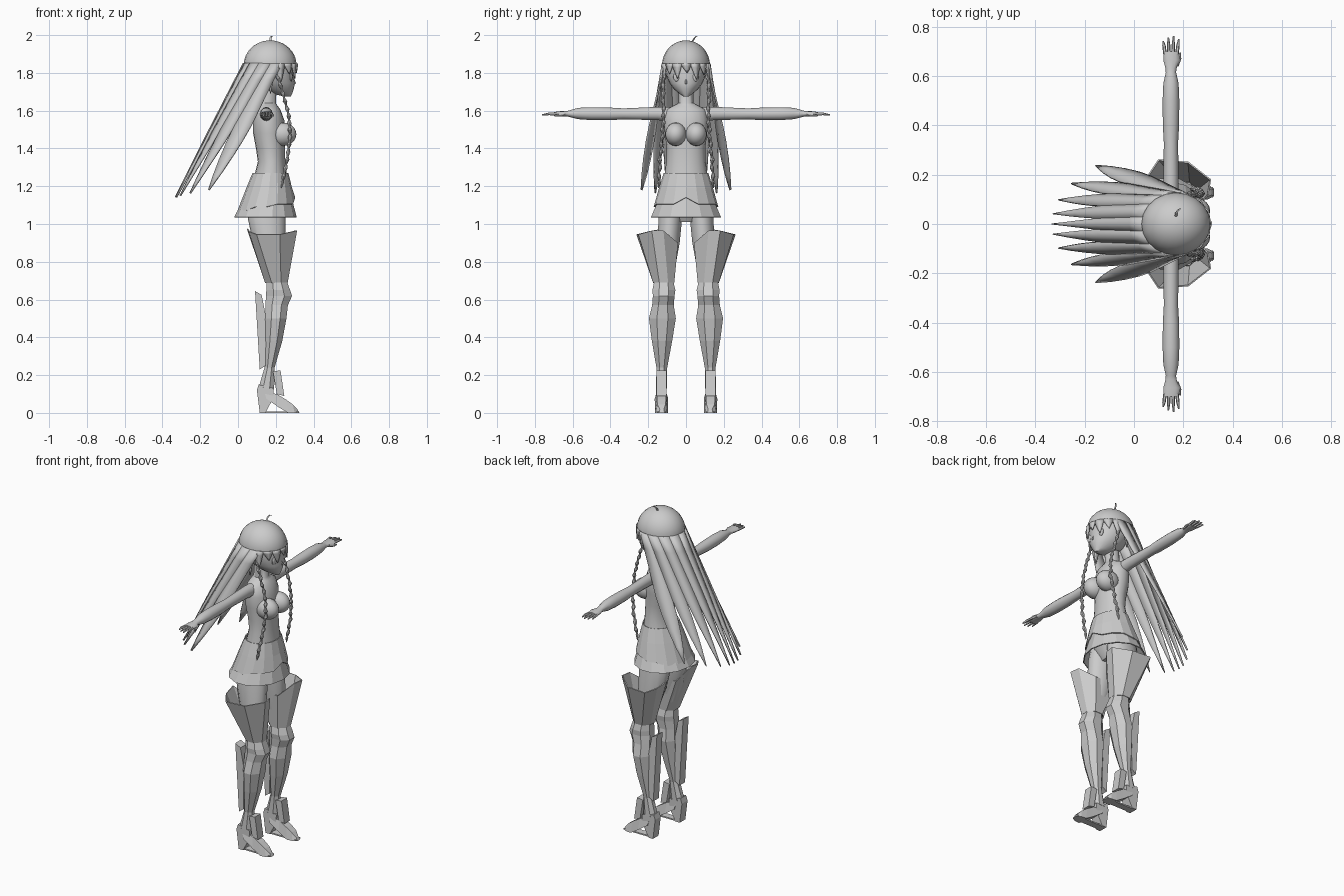
import bpy, math
from mathutils import Vector as V

grey = bpy.data.materials.new("plain light grey")
grey.diffuse_color = (0.6, 0.6, 0.6, 1)
X, Y, Z = V((1, 0, 0)), V((0, 1, 0)), V((0, 0, 1))


def make(name, verts, faces, mirror=False, thick=0, smooth=None):
    me = bpy.data.meshes.new(name)
    me.from_pydata([tuple(v) for v in verts], [], faces)
    me.materials.append(grey)
    ob = bpy.data.objects.new(name, me)
    bpy.context.collection.objects.link(ob)
    if thick:
        m = ob.modifiers.new("thickness", 'SOLIDIFY')
        m.thickness, m.offset = thick, 0
    if mirror:
        m = ob.modifiers.new("mirror", 'MIRROR')
        m.use_axis = (False, True, False)
        m.use_mirror_merge = False
    bpy.ops.object.select_all(action='DESELECT')
    bpy.context.view_layer.objects.active = ob
    ob.select_set(True)
    bpy.ops.object.mode_set(mode='EDIT')
    bpy.ops.mesh.select_all(action='SELECT')
    bpy.ops.mesh.normals_make_consistent(inside=False)
    bpy.ops.object.mode_set(mode='OBJECT')
    if smooth:
        bpy.ops.object.shade_smooth_by_angle(angle=math.radians(smooth))
    return ob


def skin(rings, closed=True):
    n = len(rings[0])
    verts = [p for r in rings for p in r]
    faces = [(i * n + j, i * n + (j + 1) % n, (i + 1) * n + (j + 1) % n, (i + 1) * n + j)
             for i in range(len(rings) - 1) for j in range(n)]
    if closed:
        faces += [tuple(range(n)), tuple(range(len(verts) - n, len(verts)))]
    return verts, faces


def ring(x, y, z, ru, rv, n, u=X, v=Y, off=0.0):
    return [V((x, y, z)) + u * (ru * math.cos(a)) + v * (rv * math.sin(a))
            for a in [math.tau * (j + off) / n for j in range(n)]]


def loft(name, rows, n=16, v=Y, closed=True, off=0.0, **kw):
    """rows: centre x, y, z, radius along x, radius along v"""
    return make(name, *skin([ring(*r, n, X, v, off) for r in rows], closed), **kw)


def prism(name, profile, y0, y1, **kw):
    return make(name, *skin([[V((x, y, z)) for x, z in profile] for y in (y0, y1)]), **kw)


def ball(name, c, r, mirror=False, lo=-90):
    rows = []
    for i in range(11):
        a = math.radians(lo + (89 - lo) * i / 10)
        rows.append((c[0], c[1], c[2] + r[2] * math.sin(a), r[0] * math.cos(a) + 1e-4, r[1] * math.cos(a) + 1e-4))
    return loft(name, rows, 20, mirror=mirror, smooth=50)


def strand(name, left, right, tipl, tipr, split, bulge=V((0, 0, 0)), rows=9, thick=0.01):
    """flat lock that keeps its width up to split, then tapers to a point"""
    rings = []
    for i in range(rows):
        s = i / (rows - 1)
        a, b = left.lerp(tipl, s), right.lerp(tipr, s)
        c = (a + b) / 2
        t = max(0, (s - split) / (1 - split)) ** 1.3 * 0.97
        out = bulge * (1 - t)
        rings.append([a.lerp(c, t), c + out, b.lerp(c, t)])
    verts = [p for r in rings for p in r]
    faces = [(3 * i + j, 3 * i + j + 1, 3 * i + j + 4, 3 * i + j + 3) for i in range(rows - 1) for j in (0, 1)]
    return make(name, verts, faces, thick=thick, smooth=40)


# torso and neck: z, back x, front x, half width
body = [(1.72, .12, .205, .038), (1.64, .115, .20, .04), (1.625, .105, .21, .07), (1.605, .095, .225, .105),
        (1.55, .08, .245, .117), (1.48, .08, .25, .112), (1.40, .095, .25, .102), (1.33, .105, .25, .104),
        (1.25, .085, .26, .115), (1.17, .065, .27, .13), (1.08, .06, .25, .13), (1.01, .09, .21, .07)]
loft("torso", [((a + b) / 2, 0, z, (b - a) / 2, w) for z, a, b, w in body], 20, smooth=50)
ball("bust", (.237, .054, 1.475), (.072, .056, .062), mirror=True)

# jacket tail with a raised notch at the front, and the skirt below it
tail = [ring(.172, 0, 1.27, .092, .115, 16), ring(.165, 0, 1.19, .118, .14, 16), ring(.15, 0, 1.09, .15, .168, 16)]
for j, p in enumerate(tail[2]):
    p.z += 0.05 if j == 0 else (0.015 if p.x > .2 else -0.02 if p.x < .08 else 0)
make("jacket_tail", *skin(tail, False), thick=.006)
loft("skirt", [(.165, 0, 1.18, .105, .125), (.145, 0, 1.035, .163, .187)], 14, closed=False, thick=.006)

# arms with long sleeves, hands and fingers
arm = [(.15, .08, 1.58, .035, .038), (.15, .15, 1.585, .031, .035), (.15, .33, 1.583, .029, .029),
       (.15, .40, 1.583, .033, .033), (.15, .50, 1.584, .034, .034), (.15, .57, 1.585, .031, .03),
       (.15, .615, 1.584, .021, .018), (.15, .63, 1.584, .022, .014), (.153, .665, 1.583, .034, .014),
       (.15, .70, 1.582, .031, .011)]
loft("arm", arm, 12, v=Z, mirror=True, smooth=50)
for i, tip in enumerate((.742, .757, .763, .75)):
    x = .126 + .016 * i
    loft("finger", [(x, .69, 1.582, .0075, .009), (x + (i - 1.5) * .003, .725, 1.583, .007, .008),
                    (x + (i - 1.5) * .005, tip, 1.578, .003, .004)], 6, v=Z, mirror=True, smooth=50)
loft("thumb", [(.17, .64, 1.58, .011, .009), (.184, .67, 1.575, .008, .008), (.187, .695, 1.572, .003, .004)],
     6, v=Z, mirror=True, smooth=50)

# head and face
loft("head", [(.262, 0, 1.675, .018, .014), (.235, 0, 1.69, .052, .036), (.213, 0, 1.715, .082, .065),
              (.20, 0, 1.745, .102, .087), (.187, 0, 1.78, .108, .102), (.18, 0, 1.83, .118, .112),
              (.17, 0, 1.90, .10, .10), (.17, 0, 1.95, .05, .05)], 20, smooth=50)
loft("nose", [(.29, 0, 1.775, .004, .004), (.299, 0, 1.745, .009, .007), (.29, 0, 1.735, .004, .004)], 6)
ball("eye", (.281, .048, 1.778), (.008, .02, .024), mirror=True)

# hair cap and fringe
ball("hair_cap", (.17, 0, 1.84), (.14, .127, .132), lo=-3)


def cap_point(deg, z, grow=1.0):
    a = math.radians(deg)
    return V((.17 + .138 * grow * math.cos(a), .126 * grow * math.sin(a), z))


for i, low in enumerate((1.69, 1.75, 1.795, 1.77, 1.80, 1.765, 1.79, 1.75, 1.69)):
    d = -92 + 23 * i
    strand("fringe", cap_point(d - 12, 1.85), cap_point(d + 12, 1.85),
           cap_point(d - 8, low, 1.02), cap_point(d + 14, low, 1.02), .1, cap_point(d, 0) * .03, 5, .006)


# long back hair, a sheet splitting into nine pointed locks
def hair_root(k):
    a = math.radians(26 * k)
    return V((.17 - .138 * math.cos(a), .125 * math.sin(a), 1.85))


def hair_tip(k):
    f = min(abs(k) / 4, 1.12)
    return V((-.33 + .17 * f ** 3, math.copysign(.235 * f ** 1.3, k), 1.14 + .04 * f * f))


for k in range(-4, 5):
    out = hair_root(k) - V((.17, 0, 1.85))
    strand("back_lock", hair_root(k - .5), hair_root(k + .5), hair_tip(k - .5), hair_tip(k + .5), .5, out * .04)

# small upright lock on the crown
loft("crown_lock", [(.17, .03, 1.96, .006, .006), (.172, .045, 1.985, .005, .005), (.178, .055, 1.995, .004, .004),
                    (.188, .062, 1.992, .002, .003)], 6, smooth=60)

# beaded side braids following a bowed path
path = [V((.195, .112, 1.83)), V((.235, .122, 1.70)), V((.268, .118, 1.58)), V((.277, .125, 1.47)),
        V((.262, .137, 1.35)), V((.235, .143, 1.22))]
rows = []
for i in range(61):
    t = i / 60 * 5
    j = min(int(t), 4)
    p = path[j].lerp(path[j + 1], t - j)
    r = .0085 + .0035 * math.sin(i * math.pi / 2)
    rows.append((p.x, p.y + .003 * math.cos(i * math.pi / 4), p.z, r, r))
rows.append((.23, .145, 1.19, .002, .002))
loft("side_braid", rows, 8, mirror=True)

# thighs
loft("thigh", [(.15, .07, 1.13, .09, .06), (.152, .083, 1.03, .1, .064), (.165, .092, .90, .085, .06),
               (.195, .115, .72, .055, .05)], 14, mirror=True, smooth=50)

# angular boot legs
loft("boot_leg", [(.20, .116, .78, .064, .056), (.205, .118, .70, .057, .054), (.213, .117, .65, .068, .066),
                  (.217, .118, .62, .075, .062), (.205, .122, .57, .064, .062), (.20, .125, .50, .061, .077),
                  (.188, .127, .38, .05, .058), (.167, .128, .24, .029, .031), (.15, .13, .13, .045, .031)],
     8, off=.5, mirror=True)

# flared thigh cuff
rim = [(.22, .25, .945), (.10, .26, .945), (.06, .20, .96), (.05, .12, .975),
       (.10, .045, .90), (.24, .045, .90), (.30, .12, .965), (.31, .18, .965)]
low = [ring(.203, .118, .69, .062, .058, 8, off=1.5)]
make("boot_cuff", *skin([[V(p) for p in rim], low[0]], False), mirror=True, thick=.006)

# calf fin, ankle flap and high-heeled shoe
prism("calf_fin", [(.09, .645), (.125, .625), (.15, .50), (.145, .25), (.115, .23)], .10, .155, mirror=True)
prism("ankle_flap", [(.185, .22), (.225, .225), (.245, .09), (.205, .10)], .102, .156, mirror=True)
prism("heel", [(.115, 0), (.145, 0), (.185, .075), (.19, .13), (.11, .15), (.10, .12)], .103, .158, mirror=True)
loft_rows = [(.15, .13, .036, .075, .11), (.215, .13, .034, .03, .10), (.265, .13, .034, 0, .07),
             (.30, .13, .03, 0, .045), (.325, .128, .015, 0, .018)]
make("shoe", *skin([[V((x, y - w, b)), V((x, y + w, b)), V((x - .01, y + w * .7, t)), V((x - .01, y - w * .7, t))]
                    for x, y, w, b, t in loft_rows]), mirror=True)
prism("sole", [(.115, 0), (.32, 0), (.32, .008), (.115, .008)], .108, .15, mirror=True)
